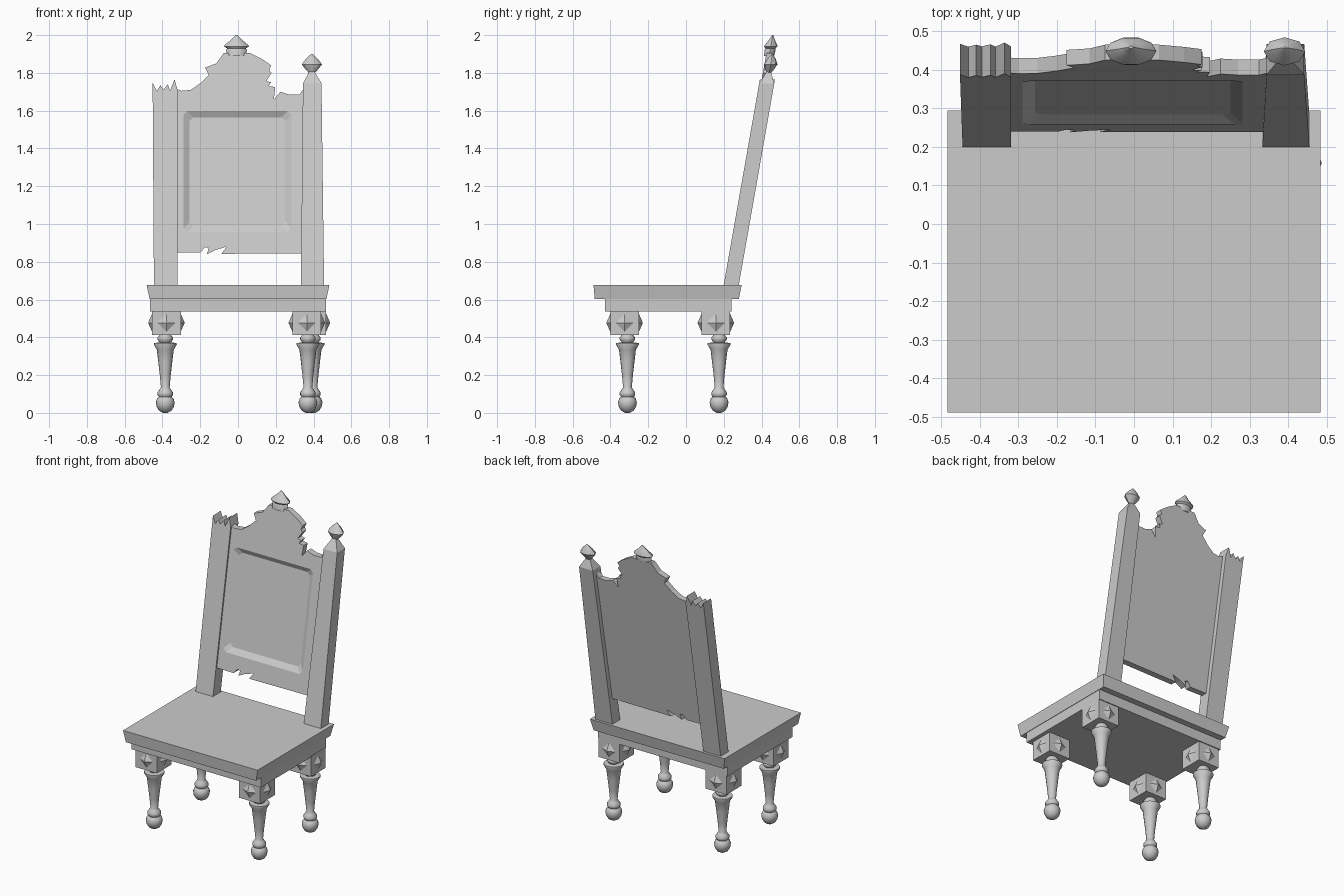
import bpy, bmesh
from math import sin, cos, pi, radians

if "Cube" in bpy.data.objects:
    bpy.data.objects.remove(bpy.data.objects["Cube"])

TILT = 0.176   # lean of the backrest, y per z above the seat


def loft(name, rings, tilt=False, smooth=False):
    """Skin a list of equally long point rings and cap both ends."""
    bm = bmesh.new()
    rows = [[bm.verts.new((x, y + (TILT * (z - 0.68) if tilt else 0), z)) for x, y, z in r]
            for r in rings]
    n = len(rows[0])
    for a, b in zip(rows, rows[1:]):
        for i in range(n):
            j = (i + 1) % n
            bm.faces.new((a[i], a[j], b[j], b[i]))
    bm.faces.new(rows[0][::-1])
    bm.faces.new(rows[-1])
    bmesh.ops.recalc_face_normals(bm, faces=bm.faces)
    me = bpy.data.meshes.new(name)
    bm.to_mesh(me)
    bm.free()
    ob = bpy.data.objects.new(name, me)
    bpy.context.collection.objects.link(ob)
    if smooth:
        bpy.ops.object.select_all(action='DESELECT')
        ob.select_set(True)
        bpy.context.view_layer.objects.active = ob
        bpy.ops.object.shade_smooth_by_angle(angle=radians(40))
    return ob


def rect(x0, x1, y0, y1, z):
    return [(x0, y0, z), (x1, y0, z), (x1, y1, z), (x0, y1, z)]


def slab(outline, y):
    return [(x, y, z) for x, z in outline]


def lathe(name, cx, cy, profile, sides, flat=1.0, tilt=False, smooth=True):
    rings = [[(cx + r * cos(2 * pi * i / sides), cy + r * flat * sin(2 * pi * i / sides), z)
              for i in range(sides)] for r, z in profile]
    return loft(name, rings, tilt, smooth)


# Seat board and apron
loft("seat", [rect(-.468, .468, -.483, .28, .603), rect(-.484, .484, -.49, .295, .678)])
loft("apron", [rect(-.465, .465, -.43, .24, .538), rect(-.465, .465, -.43, .24, .606)])

# Turned legs with square blocks and diamond studs
LEG = [(.012, 0), (.033, .012), (.046, .033), (.05, .056), (.044, .075), (.034, .085),
       (.041, .095), (.041, .108), (.03, .124), (.023, .135), (.029, .2), (.037, .27),
       (.045, .335), (.061, .362), (.06, .37), (.03, .373), (.041, .388), (.041, .398),
       (.03, .412), (.03, .42)]
for name, x, y, by in (("front_left", -.385, -.31, -.325), ("front_right", .37, -.31, -.325),
                       ("back_left", -.385, .175, .158), ("back_right", .397, .175, .158)):
    bx = x - .006 if x > 0 else x + .006
    h = .076
    lathe(name + "_leg", x, y, LEG, 16)
    loft(name + "_block", [rect(bx - h, bx + h, by - h, by + h, .413),
                           rect(bx - h, bx + h, by - h, by + h, .545)])
    for k in range(4):
        dx, dy = round(cos(k * pi / 2)), round(sin(k * pi / 2))

        def diamond(s, d):
            return [(bx + dx * d - dy * u, by + dy * d + dx * u, .477 + v)
                    for u, v in ((-s, 0), (0, -s), (s, 0), (0, s))]
        loft(name + "_stud", [diamond(.05, h - .005), diamond(.047, h), diamond(.002, h + .02)])

# Left post, snapped off at the top
broken = [(-.445, .66), (-.32, .66), (-.32, 1.71), (-.336, 1.765), (-.36, 1.705), (-.372, 1.74),
          (-.395, 1.71), (-.41, 1.735), (-.43, 1.705), (-.452, 1.748)]
loft("left_post", [slab(broken, .20), slab(broken, .28)], True)

# Right post with pointed cap and finial
loft("right_post", [rect(.333, .456, .20, .28, .66), rect(.344, .442, .20, .28, 1.745),
                    rect(.378, .404, .23, .25, 1.808)], True)
lathe("post_finial", .391, .243, [(.012, 1.795), (.034, 1.82), (.054, 1.845), (.032, 1.874),
                                  (.004, 1.9)], 8, .68, True)

# Back panel with carved crest and broken edges
panel_outline = [
    (-.325, .85), (-.2, .848), (-.175, .878), (-.155, .872), (-.165, .84), (-.12, .862),
    (-.06, .88), (-.088, .842), (.338, .845), (.35, 1.72), (.34, 1.705), (.325, 1.685),
    (.27, 1.685), (.225, 1.70), (.19, 1.66), (.197, 1.725), (.162, 1.73), (.175, 1.75),
    (.15, 1.757), (.178, 1.80), (.165, 1.815), (.175, 1.84), (.13, 1.872), (.065, 1.905),
    (-.075, 1.905), (-.115, 1.85), (-.175, 1.828), (-.155, 1.79), (-.2, 1.745),
    (-.25, 1.71), (-.3, 1.705), (-.325, 1.715)]
panel = loft("back_panel", [slab(panel_outline, .21), slab(panel_outline, .25)], True)


def field(g, c=.02):
    """Chamfered rectangle, grown by g."""
    x0, x1, z0, z1 = -.257 - g, .25 + g, .99 - g, 1.565 + g
    return [(x0 + c, z0), (x1 - c, z0), (x1, z0 + c), (x1, z1 - c),
            (x1 - c, z1), (x0 + c, z1), (x0, z1 - c), (x0, z0 + c)]


# Sunken field with sloping borders
cutter = loft("recess_cutter", [slab(field(.048), .20), slab(field(0), .23)], True)
cutter.hide_render = True
mod = panel.modifiers.new("recess", 'BOOLEAN')
mod.operation = 'DIFFERENCE'
mod.solver = 'EXACT'
mod.object = cutter
bpy.context.view_layer.objects.active = panel
bpy.ops.object.modifier_apply(modifier=mod.name)
bpy.data.objects.remove(cutter)

# Crest finial
lathe("crest_finial", -.008, .227, [(.05, 1.89), (.055, 1.922), (.05, 1.93), (.066, 1.94),
                                    (.062, 1.948), (.03, 1.974), (.006, 2.0)], 10, .56, True)
